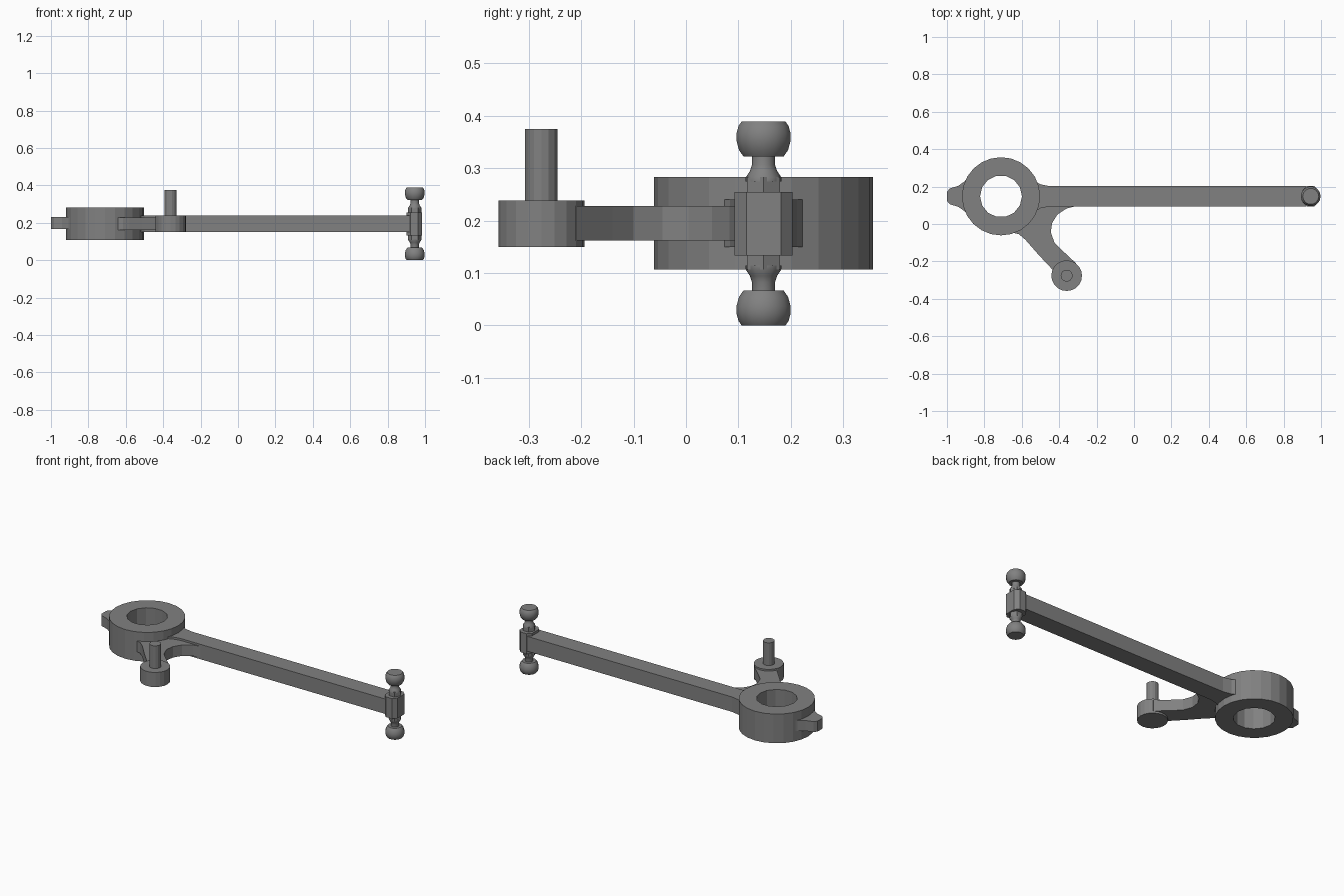
import bpy, bmesh, math
from mathutils import Matrix

cube = bpy.data.objects.get("Cube")
if cube:
    bpy.data.objects.remove(cube)

metal = bpy.data.materials.new("grey_metal")
metal.use_nodes = True
GREY = (0.22, 0.22, 0.22, 1)
metal.diffuse_color = GREY
metal.node_tree.nodes["Principled BSDF"].inputs["Base Color"].default_value = GREY

HUB = (-0.711, 0.148)
BOSS = (-0.36, -0.276)
BALL = (0.945, 0.148)


def finish(name, bm, smooth=None):
    bmesh.ops.recalc_face_normals(bm, faces=bm.faces)
    mesh = bpy.data.meshes.new(name)
    bm.to_mesh(mesh)
    bm.free()
    mesh.materials.append(metal)
    obj = bpy.data.objects.new(name, mesh)
    bpy.context.collection.objects.link(obj)
    if smooth:
        bpy.ops.object.select_all(action="DESELECT")
        obj.select_set(True)
        bpy.context.view_layer.objects.active = obj
        bpy.ops.object.shade_smooth_by_angle(angle=math.radians(smooth))
    return obj


def plate(name, loops, z0, z1):
    """Extrude an outline, with any further loops as holes."""
    bm = bmesh.new()
    edges = []
    for loop in loops:
        verts = [bm.verts.new((x, y, z0)) for x, y in loop]
        edges += [bm.edges.new((verts[i - 1], verts[i])) for i in range(len(verts))]
    bmesh.ops.triangle_fill(bm, edges=edges, use_beauty=True)
    out = bmesh.ops.extrude_face_region(bm, geom=bm.faces[:])
    for v in out["geom"]:
        if isinstance(v, bmesh.types.BMVert):
            v.co.z = z1
    bmesh.ops.dissolve_limit(bm, angle_limit=0.01, verts=bm.verts, edges=bm.edges)
    return finish(name, bm)


def circle(centre, radius, sides):
    return [(centre[0] + radius * math.cos(math.tau * i / sides),
             centre[1] + radius * math.sin(math.tau * i / sides)) for i in range(sides)]


def lathe(name, centre, profile, sides, smooth=None):
    """Stack rings of (radius, z) and cap both ends."""
    bm = bmesh.new()
    rings = [[bm.verts.new((x, y, z)) for x, y in circle(centre, r, sides)] for r, z in profile]
    for a, b in zip(rings, rings[1:]):
        for i in range(sides):
            bm.faces.new((a[i - 1], a[i], b[i], b[i - 1]))
    bm.faces.new(rings[0])
    bm.faces.new(rings[-1])
    return finish(name, bm, smooth)


def mirrored(half):
    """Close an outline by mirroring half of it across the arm axis."""
    return half + [(x, 2 * HUB[1] - y) for x, y in reversed(half)]


# Hub ring with its bore
plate("hub_ring", [circle(HUB, 0.209, 24), circle(HUB, 0.112, 14)], 0.107, 0.283)

# Long arm, flaring into the hub
arm_half = [(-0.56, 0.17), (-0.6, 0.28), (-0.568, 0.275), (-0.54, 0.236), (-0.50, 0.212),
            (-0.45, 0.202), (0.92, 0.202)]
plate("long_arm", [mirrored(arm_half)], 0.15, 0.24)

# Small tab opposite the arm
tab_half = [(-0.86, 0.17), (-0.84, 0.26), (-0.872, 0.272), (-0.905, 0.228), (-0.94, 0.204),
            (-0.985, 0.19), (-1.0, 0.172)]
plate("hub_tab", [mirrored(tab_half)], 0.167, 0.23)

# Curved side lever
lever = [(-0.56, 0.12), (-0.32, 0.12), (-0.30, 0.098), (-0.36, 0.083), (-0.41, 0.05), (-0.438, 0.005),
         (-0.445, -0.045), (-0.425, -0.1), (-0.385, -0.14), (-0.31, -0.21), (-0.35, -0.27),
         (-0.43, -0.25), (-0.51, -0.165), (-0.58, -0.085), (-0.615, -0.055), (-0.67, -0.04),
         (-0.65, 0.0)]
plate("side_lever", [lever], 0.162, 0.228)

# Boss and pin at the end of the lever
lathe("lever_boss", BOSS, [(0.082, 0.15), (0.082, 0.238)], 20)
lathe("lever_pin", BOSS, [(0.032, 0.23), (0.032, 0.375)], 14)

# Chamfered collar at the end of the arm
bm = bmesh.new()
bmesh.ops.create_cube(bm, size=1, matrix=Matrix.Translation((0.943, BALL[1], 0.194))
                      @ Matrix.Diagonal((0.084, 0.11, 0.122, 1)))
upright = [e for e in bm.edges if abs(e.verts[0].co.z - e.verts[1].co.z) > 0.1]
bmesh.ops.bevel(bm, geom=upright, offset=0.022, segments=1, affect="EDGES")
finish("arm_collar", bm)

# Hexagonal nut, necked stud and ball, above and below the collar
MID = 0.1945
lathe("hex_nut", BALL, [(0.036, 0.107), (0.036, 0.283)], 6)
for name, s in (("upper", 1), ("lower", -1)):
    neck = [(0.034, 0.08), (0.034, 0.088), (0.026, 0.1), (0.022, 0.112), (0.022, 0.135)]
    ball = [(0.039, 0.1275), (0.048, 0.14), (0.053, 0.158), (0.053, 0.172), (0.049, 0.186),
            (0.043, 0.1945)]
    lathe(name + "_neck", BALL, [(r, MID + s * d) for r, d in neck], 12, 40)
    lathe(name + "_ball", BALL, [(r, MID + s * d) for r, d in ball], 14, 30)
